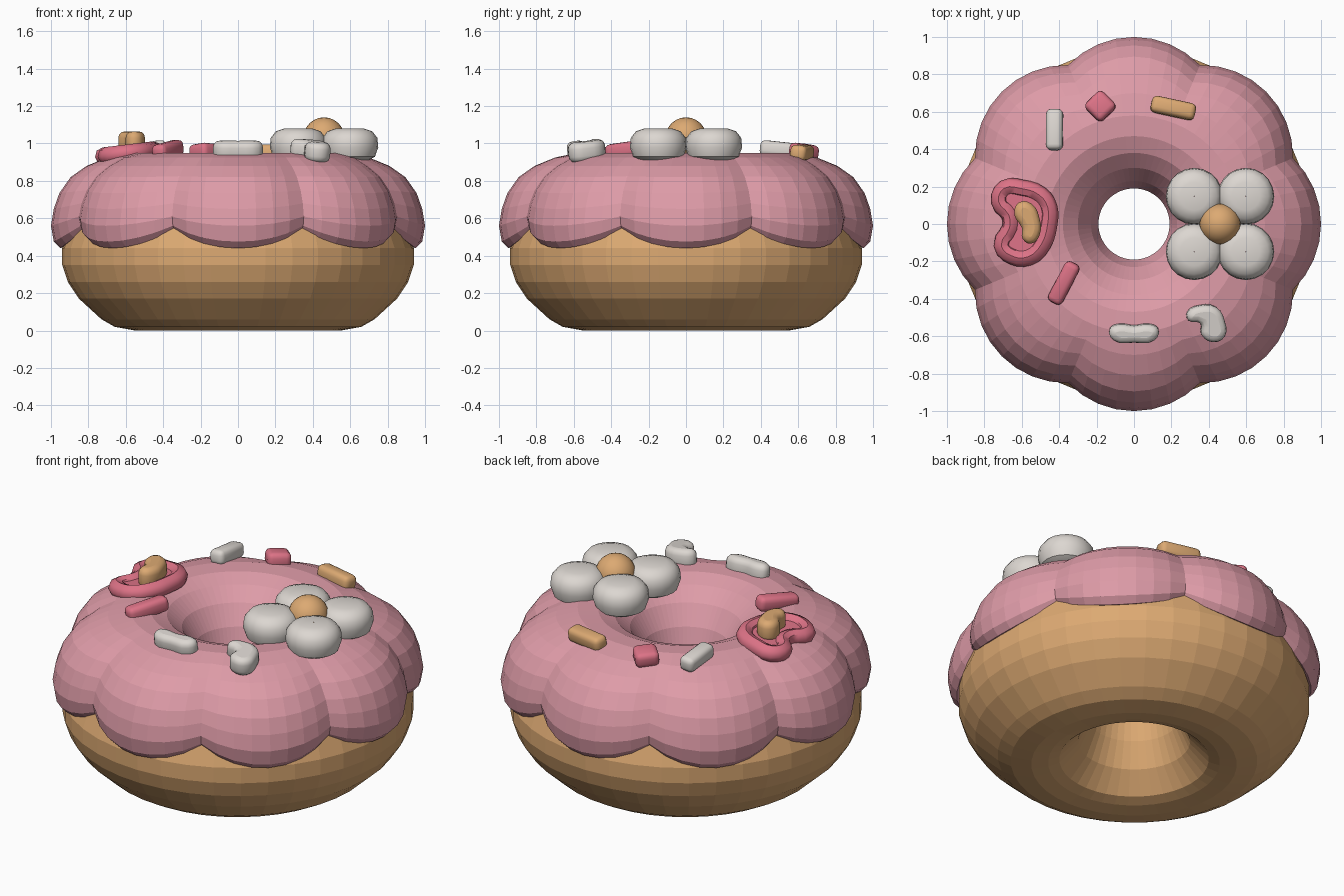
import bpy, bmesh, math
from mathutils import Vector

if "Cube" in bpy.data.objects:
    bpy.data.objects.remove(bpy.data.objects["Cube"])


def material(name, rgb):
    m = bpy.data.materials.new(name)
    m.use_nodes = True
    m.diffuse_color = (*rgb, 1)
    bsdf = next(n for n in m.node_tree.nodes if n.type == 'BSDF_PRINCIPLED')
    bsdf.inputs["Base Color"].default_value = (*rgb, 1)
    return m


DOUGH = material("golden dough", (0.72, 0.40, 0.17))
PINK = material("pink icing", (0.73, 0.33, 0.39))
WHITE = material("cream white", (0.72, 0.68, 0.64))
RED = material("raspberry", (0.72, 0.17, 0.24))


def add_mesh(name, bm, mat, smooth=None):
    bmesh.ops.recalc_face_normals(bm, faces=bm.faces)
    me = bpy.data.meshes.new(name)
    bm.to_mesh(me)
    bm.free()
    return add_object(name, me, mat, smooth)


def add_object(name, me, mat, smooth=None):
    me.materials.clear()
    me.materials.append(mat)
    ob = bpy.data.objects.new(name, me)
    bpy.context.collection.objects.link(ob)
    if smooth:
        bpy.ops.object.select_all(action='DESELECT')
        ob.select_set(True)
        bpy.context.view_layer.objects.active = ob
        bpy.ops.object.shade_smooth_by_angle(angle=math.radians(smooth))
    return ob


def lathe(name, profile, mat, segments, closed=True, smooth=None, centre=(0, 0)):
    """Revolve (radius, z, radial wave, vertical wave) rows, scalloped in eight lobes."""
    bm = bmesh.new()
    rings = []
    for r, z, wr, wz in profile:
        ring = []
        for i in range(segments):
            a = math.tau * i / segments
            t = a / (math.tau / 8)
            s = (2 * abs(t - round(t))) ** 2
            rad = r - wr * s
            ring.append(bm.verts.new((centre[0] + rad * math.cos(a),
                                      centre[1] + rad * math.sin(a), z + wz * s)))
        rings.append(ring)
    pairs = list(zip(rings, rings[1:]))
    if closed:
        pairs.append((rings[-1], rings[0]))
    for lo, hi in pairs:
        for i in range(segments):
            j = (i + 1) % segments
            bm.faces.new((lo[i], lo[j], hi[j], hi[i]))
    return add_mesh(name, bm, mat, smooth)


def curve_shape(name, points, mat, z, tilt=(0, 0), half=0.03, bevel=0.03, tube=False):
    """Puffy pillow from a smooth outline, or a round tube along it."""
    c = Vector((sum(p[0] for p in points), sum(p[1] for p in points))) / len(points)
    cu = bpy.data.curves.new(name, 'CURVE')
    cu.dimensions = '3D' if tube else '2D'
    cu.resolution_u = 3
    cu.bevel_depth = bevel
    cu.bevel_resolution = 2
    if not tube:
        cu.fill_mode = 'BOTH'
        cu.extrude = half
        cu.offset = -bevel
    sp = cu.splines.new('BEZIER')
    sp.bezier_points.add(len(points) - 1)
    for bp, p in zip(sp.bezier_points, points):
        bp.co = (p[0] - c.x, p[1] - c.y, 0)
        bp.handle_left_type = bp.handle_right_type = 'AUTO'
    sp.use_cyclic_u = True
    tmp = bpy.data.objects.new(name + "_path", cu)
    bpy.context.collection.objects.link(tmp)
    dg = bpy.context.evaluated_depsgraph_get()
    me = bpy.data.meshes.new_from_object(tmp.evaluated_get(dg))
    bpy.data.objects.remove(tmp)
    ob = add_object(name, me, mat, 45)
    ob.location = (c.x, c.y, z)
    ob.rotation_euler = (tilt[0], tilt[1], 0)
    return ob


def sprinkle(name, x, y, length, width, angle, mat, z=0.96, height=0.085):
    """Rounded bar lying on the icing, leaning gently outwards."""
    bm = bmesh.new()
    bmesh.ops.create_cube(bm, size=1)
    for v in bm.verts:
        v.co *= Vector((length, width, height))
    bmesh.ops.bevel(bm, geom=bm.edges[:], offset=0.028, segments=3, profile=0.5,
                    affect='EDGES')
    ob = add_mesh(name, bm, mat, 40)
    outward = Vector((x, y, 0)).normalized()
    lean = Vector((outward.x * 0.14, outward.y * 0.14, 1)).to_track_quat('Z', 'Y')
    ob.rotation_mode = 'QUATERNION'
    up = lean @ Vector((0, 0, 1))
    side = Vector((math.cos(angle), math.sin(angle), 0))
    side = (side - up * side.dot(up)).normalized()
    fwd = up.cross(side)
    from_axes = [[side[i], fwd[i], up[i]] for i in range(3)]
    from mathutils import Matrix
    ob.rotation_quaternion = Matrix(from_axes).to_quaternion()
    ob.location = (x, y, z)


# Dough ring
dough = [(0.40, 0.03), (0.46, 0.01), (0.55, 0.0), (0.66, 0.02), (0.73, 0.06), (0.85, 0.17),
         (0.91, 0.26), (0.94, 0.35), (0.94, 0.44), (0.90, 0.55), (0.80, 0.68), (0.55, 0.80),
         (0.32, 0.68), (0.215, 0.54), (0.21, 0.42), (0.24, 0.28), (0.30, 0.14)]
lathe("dough_ring", [(r, z, 0, 0) for r, z in dough], DOUGH, 40)

# Scalloped icing with a lip tucked into the dough
icing = [(0.88, 0.47, 0.05, 0.10), (0.95, 0.44, 0.06, 0.10), (0.985, 0.475, 0.075, 0.085),
         (1.0, 0.56, 0.08, 0.05), (0.985, 0.65, 0.08, 0.03), (0.955, 0.735, 0.08, 0.015),
         (0.895, 0.82, 0.075, 0.005), (0.81, 0.88, 0.06, 0), (0.70, 0.925, 0.03, 0),
         (0.58, 0.95, 0, 0), (0.47, 0.945, 0, 0), (0.38, 0.91, 0, 0), (0.30, 0.84, 0, 0),
         (0.23, 0.73, 0, 0), (0.19, 0.61, 0, 0), (0.19, 0.52, 0, 0), (0.23, 0.47, 0, 0)]
lathe("icing", icing, PINK, 64, closed=False)

# Flower: four puffy petals and a round centre
FX = 0.46
petal = [(0.001, 0.90), (0.09, 0.905), (0.135, 0.93), (0.152, 0.98), (0.147, 1.03),
         (0.12, 1.065), (0.075, 1.08), (0.001, 1.08)]
for i, (sx, sy) in enumerate([(1, 1), (-1, 1), (-1, -1), (1, -1)]):
    lathe("flower_petal_%d" % (i + 1), [(r, z, 0, 0) for r, z in petal], WHITE, 20,
          closed=False, smooth=35, centre=(FX + sx * 0.138, sy * 0.148))
bm = bmesh.new()
bmesh.ops.create_uvsphere(bm, u_segments=20, v_segments=12, radius=0.11)
centre = add_mesh("flower_centre", bm, DOUGH, 40)
centre.location = (FX, 0, 1.03)

# Heart with a raised rim and a small bean inside
heart = [(-0.69, 0.19), (-0.60, 0.19), (-0.50, 0.155), (-0.455, 0.09), (-0.455, 0.0),
         (-0.49, -0.11), (-0.56, -0.175), (-0.65, -0.17), (-0.705, -0.115), (-0.66, -0.02),
         (-0.665, 0.05), (-0.72, 0.12)]
curve_shape("heart_rim", heart, RED, 0.947, (0, -0.12), bevel=0.047, tube=True)
curve_shape("heart_fill", heart, RED, 0.94, (0, -0.12), half=0.02, bevel=0.01)
bean = [(-0.615, 0.115), (-0.55, 0.11), (-0.505, 0.03), (-0.505, -0.06), (-0.55, -0.105),
        (-0.595, -0.08), (-0.60, -0.02), (-0.64, 0.05)]
curve_shape("heart_bean", bean, DOUGH, 1.005, half=0.025, bevel=0.035)

# Loose toppings
kidney = [(0.285, -0.47), (0.35, -0.435), (0.44, -0.445), (0.485, -0.52), (0.485, -0.60),
          (0.42, -0.63), (0.36, -0.59), (0.355, -0.53), (0.29, -0.515)]
curve_shape("white_bean", kidney, WHITE, 0.962, (0.1, 0.08), half=0.02, bevel=0.033)
bar = [(-0.13, -0.56), (-0.08, -0.535), (0, -0.543), (0.08, -0.535), (0.13, -0.56),
       (0.11, -0.62), (0, -0.632), (-0.11, -0.62)]
curve_shape("white_bar", bar, WHITE, 0.962, (0.13, 0), half=0.02, bevel=0.033)
sprinkle("white_sprinkle", -0.425, 0.505, 0.22, 0.09, math.radians(90), WHITE, 0.965)
sprinkle("red_diamond", -0.18, 0.63, 0.13, 0.13, math.radians(45), RED, 0.955)
sprinkle("golden_sprinkle", 0.21, 0.62, 0.24, 0.09, math.radians(-12), DOUGH, 0.95)
sprinkle("red_sprinkle", -0.375, -0.315, 0.24, 0.085, math.radians(62), RED, 0.965)
